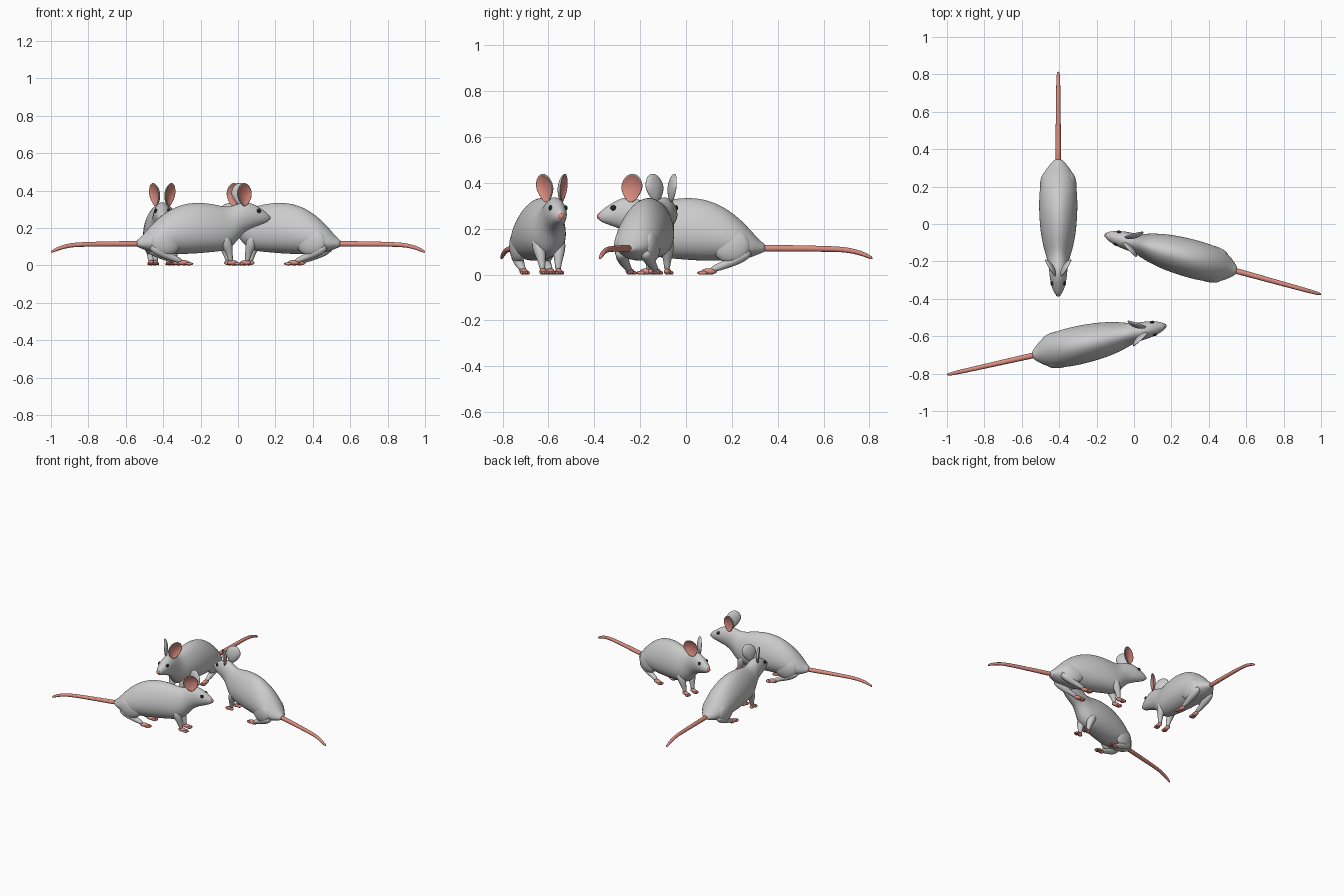
import bpy, bmesh
from math import sin, cos, pi, atan2
from mathutils import Vector, Matrix

if "Cube" in bpy.data.objects:
    bpy.data.objects.remove(bpy.data.objects["Cube"])


def material(name, rgb):
    m = bpy.data.materials.new(name)
    m.diffuse_color = (*rgb, 1)
    m.use_nodes = True
    m.node_tree.nodes["Principled BSDF"].inputs["Base Color"].default_value = m.diffuse_color
    return m


PINK = material("pink_skin", (0.72, 0.27, 0.22))
BLACK = material("eye_black", (0.02, 0.02, 0.02))

# Local frame of one mouse: x sideways, y from nose tip (0) to tail tip (1.2), z up.
# Mouse placements: nose position and direction towards the tail
PLACES = [(-0.405, -0.387, 0, 1), (0.172, -0.543, -0.976, -0.219), (-0.157, -0.057, 0.964, -0.266)]


def place(name, bm, mats=(), mirror=False, sub=1):
    """Turn a bmesh into one linked object per mouse."""
    bmesh.ops.recalc_face_normals(bm, faces=bm.faces)
    me = bpy.data.meshes.new(name)
    for f in bm.faces:
        f.smooth = True
    bm.to_mesh(me)
    bm.free()
    for m in mats:
        me.materials.append(m)
    for i, (x, y, dx, dy) in enumerate(PLACES):
        ob = bpy.data.objects.new(f"{name}_{i + 1}", me)
        bpy.context.collection.objects.link(ob)
        ob.location = (x, y, 0)
        ob.rotation_euler.z = atan2(-dx, dy)
        if mirror:
            ob.modifiers.new("mirror", 'MIRROR')
        if sub:
            s = ob.modifiers.new("smooth", 'SUBSURF')
            s.levels = s.render_levels = sub


def loft(bm, rings):
    """Skin a list of equal rings, with capped ends."""
    vs = [[bm.verts.new(p) for p in r] for r in rings]
    n = len(vs[0])
    bands = []
    for a, b in zip(vs, vs[1:]):
        bands.append([bm.faces.new((a[k], a[(k + 1) % n], b[(k + 1) % n], b[k])) for k in range(n)])
    bm.faces.new(vs[0])
    bm.faces.new(vs[-1])
    return bands


def tube(bm, path, n=10):
    """Round tube through (x, y, z, radius) points lying near the side plane."""
    pts = [Vector(p[:3]) for p in path]
    rings = []
    for i, p in enumerate(pts):
        t = (pts[min(i + 1, len(pts) - 1)] - pts[max(i - 1, 0)]).normalized()
        up = t.cross(Vector((1, 0, 0))).normalized()
        side = up.cross(t)
        rings.append([p + path[i][3] * (cos(2 * pi * k / n) * side + sin(2 * pi * k / n) * up) for k in range(n)])
    loft(bm, rings)


def ball(bm, c, r, u=14, v=9):
    bmesh.ops.create_uvsphere(bm, u_segments=u, v_segments=v, radius=1,
                              matrix=Matrix.Translation(c) @ Matrix.Diagonal((*r, 1)))


# Body and head: y, top, bottom, half width
BODY = [(0.003, .268, .238, .012), (.03, .29, .224, .028), (.07, .317, .21, .041), (.11, .337, .195, .047),
        (.15, .34, .172, .05), (.185, .327, .125, .056), (.22, .315, .09, .066), (.26, .316, .075, .078),
        (.32, .331, .069, .091), (.4, .339, .062, .1), (.48, .329, .058, .103), (.56, .294, .059, .101),
        (.63, .238, .064, .09), (.68, .182, .078, .066), (.71, .148, .092, .04), (.735, .132, .1, .018)]
bm = bmesh.new()
rings = []
for y, top, bot, w in BODY:
    egg = 0.18 if y > 0.2 else 0.0
    rings.append([((1 - egg * sin(a)) * w * cos(a), y, (top + bot) / 2 + (top - bot) / 2 * sin(a))
                  for a in (2 * pi * k / 20 for k in range(20))])
loft(bm, rings)
place("body", bm, sub=2)

# Tail
bm = bmesh.new()
tube(bm, [(0, .71, .115, .017), (0, .76, .115, .016), (0, .9, .114, .0145), (0, 1.04, .112, .013),
          (0, 1.1, .107, .012), (0, 1.15, .094, .011), (0, 1.185, .079, .009), (0, 1.202, .069, .005)])
place("tail", bm, [PINK])

# Nose tip
bm = bmesh.new()
ball(bm, (0, .012, .254), (.014, .014, .015))
place("nose", bm, [PINK], sub=0)

# Eyes
bm = bmesh.new()
ball(bm, (.034, .07, .291), (.008, .012, .012))
place("eye", bm, [BLACK], mirror=True, sub=0)

# Ears: dished discs turned forward and outward, pink inside
bm = bmesh.new()
centre = Vector((.039, .152, .378))
across, facing = Vector((.5, .866, 0)), Vector((.866, -.5, 0))
tall = (Vector((0, 0, 1)) + Vector((.12, .06, 0))).normalized()
rings = []
for r, d in [(.15, -.008), (.5, -.005), (.8, .001), (.94, .007), (1.03, .004), (.92, -.006), (.6, -.014), (.15, -.018)]:
    ring = []
    for k in range(20):
        a = 2 * pi * k / 20
        s = sin(a)
        wide = .054 * (1 - .3 * max(0, -s))
        ring.append(centre + r * (wide * cos(a) * across + .064 * s * tall) + d * facing)
    rings.append(ring)
bands = loft(bm, rings)
bm.faces.ensure_lookup_table()
for f in bands[0] + bands[1] + bands[2] + [bm.faces[-2]]:
    f.material_index = 1
fur = material("fur_grey", (0.8, 0.8, 0.8))
place("ear", bm, [fur, PINK], mirror=True)

# Front legs
bm = bmesh.new()
tube(bm, [(.045, .27, .17, .03), (.044, .25, .12, .034), (.04, .235, .08, .023),
          (.036, .228, .045, .015), (.035, .222, .016, .013)])
place("front_leg", bm, mirror=True)

# Hind legs with thigh
bm = bmesh.new()
tube(bm, [(.055, .67, .105, .022), (.058, .63, .08, .03), (.06, .58, .054, .023),
          (.06, .53, .033, .017), (.06, .495, .02, .014)])
place("hind_leg", bm, mirror=True)
bm = bmesh.new()
ball(bm, (.062, .585, .125), (.037, .085, .075), 20, 14)
place("thigh", bm, mirror=True)

# Feet: pad with four toes
for name, x, y, size in (("front_foot", .035, .215, 1.0), ("hind_foot", .06, .488, 1.15)):
    bm = bmesh.new()
    ball(bm, (x, y, .014), (.015 * size, .03 * size, .014))
    for k in (-1.5, -.5, .5, 1.5):
        ball(bm, (x + k * .0085 * size, y - (.03 - .004 * abs(k)) * size, .008), (.0055, .018 * size, .008), 10, 6)
    place(name, bm, [PINK], mirror=True, sub=0)
